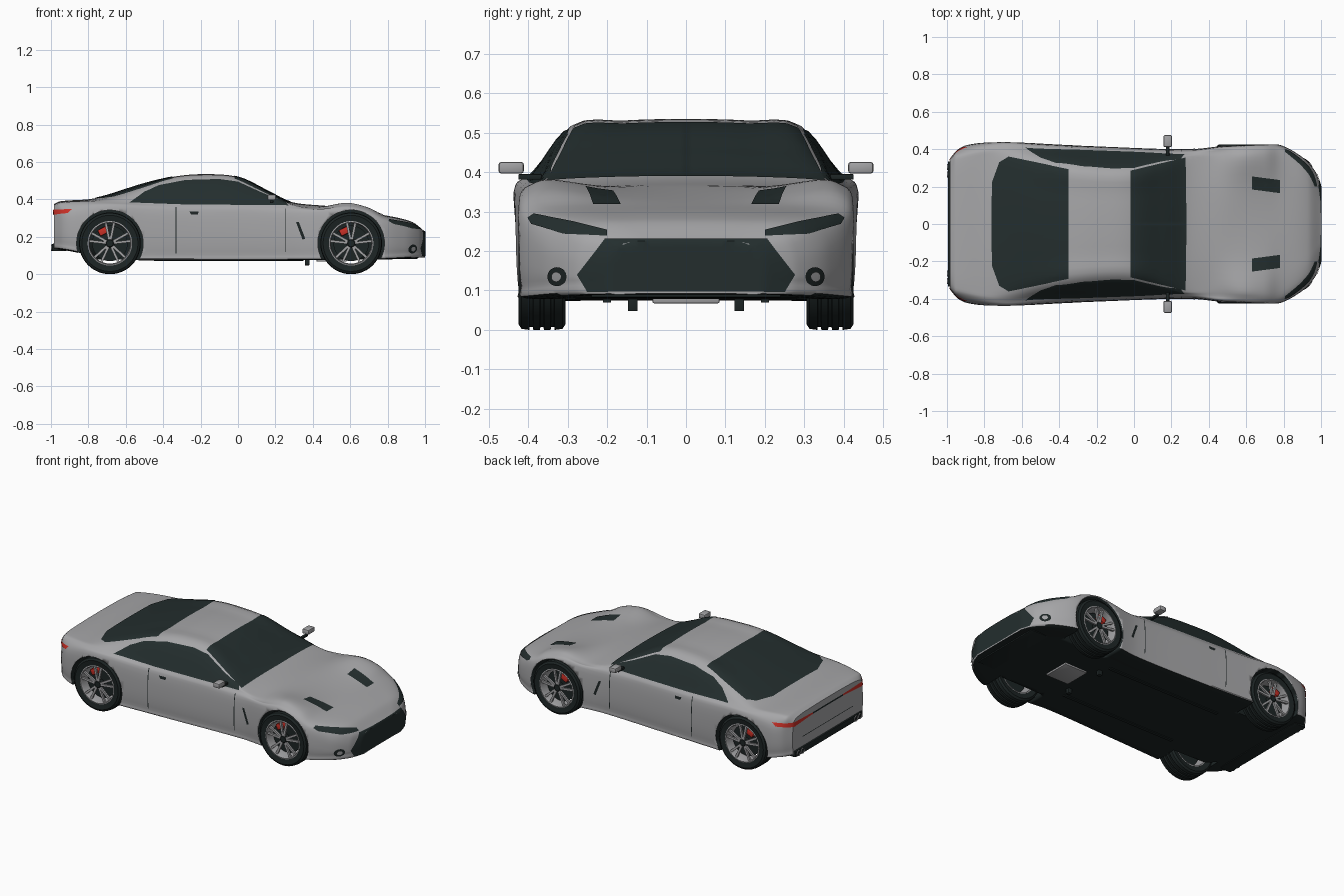
import bpy, bmesh, math
from mathutils import Vector, Matrix
from mathutils.bvhtree import BVHTree

if "Cube" in bpy.data.objects:
    bpy.data.objects.remove(bpy.data.objects["Cube"])


def material(name, r, g, b):
    m = bpy.data.materials.new(name)
    m.use_nodes = True
    m.diffuse_color = (r, g, b, 1)
    m.node_tree.nodes["Principled BSDF"].inputs["Base Color"].default_value = (r, g, b, 1)
    return m


PAINT = material("silver paint", .38, .38, .39)
GLASS = material("dark glass", .017, .027, .027)
BLACK = material("black rubber", .012, .018, .018)
METAL = material("wheel metal", .36, .36, .37)
RED = material("red", .6, .03, .02)


def make(name, bm, mats, mirror=True, smooth=35):
    """Turn a bmesh into an object, mirrored across the car's centre line."""
    bmesh.ops.recalc_face_normals(bm, faces=bm.faces)
    me = bpy.data.meshes.new(name)
    bm.to_mesh(me)
    bm.free()
    ob = bpy.data.objects.new(name, me)
    bpy.context.collection.objects.link(ob)
    for m in mats:
        me.materials.append(m)
    bpy.ops.object.select_all(action='DESELECT')
    ob.select_set(True)
    bpy.context.view_layer.objects.active = ob
    bpy.ops.object.shade_smooth_by_angle(angle=math.radians(smooth))
    if mirror:
        mod = ob.modifiers.new("mirror", 'MIRROR')
        mod.use_axis = (False, True, False)
    return ob


def curve(keys):
    """Smooth interpolation through (x, value) keys."""
    def slope(i):
        a, b = keys[max(i - 1, 0)], keys[min(i + 1, len(keys) - 1)]
        return (b[1] - a[1]) / (b[0] - a[0])

    def f(x):
        i = 0
        while i < len(keys) - 2 and x > keys[i + 1][0]:
            i += 1
        (a, p), (b, q) = keys[i], keys[i + 1]
        h, t = b - a, (x - a) / (b - a)
        m, n = slope(i) * h, slope(i + 1) * h
        return p + t * (m + t * (3 * (q - p) - 2 * m - n + t * (2 * (p - q) + m + n)))
    return f


# Body guide curves along the length
width = curve([(-.985, .35), (-.94, .4), (-.88, .425), (-.7, .443), (-.5, .43), (-.2, .415),
               (.3, .4), (.5, .42), (.75, .43), (.89, .365), (.97, .28), (1, .2)])
bottom = curve([(-.985, .14), (-.85, .115), (-.75, .08), (.75, .08), (1, .092)])
shoulder = curve([(-.985, .31), (-.7, .352), (-.3, .335), (.3, .325), (.6, .335), (.78, .27), (1, .18)])
belt_y = curve([(-.985, .335), (-.95, .37), (-.7, .41), (-.5, .395), (0, .38), (.28, .375),
                (.58, .39), (.78, .39), (.89, .33), (.97, .25), (1, .17)])
belt_z = curve([(-.985, .35), (-.95, .372), (-.7, .385), (0, .375), (.28, .36), (.44, .348),
                (.58, .37), (.7, .345), (.78, .303), (.93, .258), (1, .213)])
roof_y = curve([(-.985, .28), (-.95, .32), (-.76, .355), (-.65, .345), (-.35, .3), (0, .285),
                (.28, .345), (.45, .32), (.6, .335), (.78, .31), (.93, .23), (1, .12)])
roof_z = curve([(-.985, .368), (-.95, .385), (-.76, .395), (-.65, .42), (-.5, .465), (-.35, .506),
                (-.19, .519), (0, .505), (.16, .43), (.28, .375), (.42, .357), (.58, .381),
                (.7, .355), (.78, .315), (.93, .275), (1, .225)])
top = curve([(-.985, .375), (-.95, .39), (-.76, .407), (-.5, .485), (-.34, .522), (-.19, .535),
             (0, .52), (.16, .445), (.28, .387), (.5, .362), (.78, .316), (.93, .28), (1, .228)])


def section(x):
    """Half cross-section from the floor centre to the top centre, rounded."""
    w, b, s, t = width(x), bottom(x), shoulder(x), top(x)
    ry, rz = roof_y(x), roof_z(x)
    p = [(0, b), (w * .6, b), (w * .95, b), (w * .985, b + .03), (w, (b + s) / 2), (w * .985, s),
         (belt_y(x), belt_z(x)), (ry, rz), (ry * .55, t - (t - rz) * .25), (0, t)]
    p = [Vector(q) for q in p]
    ext = [Vector((-p[1].x, p[1].y))] + p + [Vector((-p[-2].x, p[-2].y))]
    out = []
    for i in range(len(p) - 1):
        a, c, d, e = ext[i:i + 4]
        for k in range(4):
            u = k / 4
            out.append(c + .5 * u * (d - a + u * (2 * a - 5 * c + 4 * d - e + u * (3 * (c - d) + e - a))))
    return out + [p[-1]]


# Body shell
bm = bmesh.new()
COUNT = 120
rings = []
for i in range(COUNT + 1):
    u = i / COUNT
    x = .0075 - .9925 * math.cos(math.pi * (.6 * u + .4 * (3 * u * u - 2 * u ** 3)))
    half = section(x)
    loop = half + [Vector((-q.x, q.y)) for q in half[-2:0:-1]]
    rings.append([bm.verts.new((x, q.x, q.y)) for q in loop])
n = len(rings[0])
for a, b in zip(rings, rings[1:]):
    for j in range(n):
        bm.faces.new((a[j], a[(j + 1) % n], b[(j + 1) % n], b[j]))
bm.faces.new(rings[0])
bm.faces.new(rings[-1])
bmesh.ops.recalc_face_normals(bm, faces=bm.faces)
for f in bm.faces:
    f.material_index = 1 if f.normal.z < -.8 else 0
skin = BVHTree.FromBMesh(bm)
body = make("body", bm, [PAINT, BLACK], False, 40)

# Wheel arches cut from the shell
AXLES = {"rear": -.685, "front": .605}
HUB = .165
for end, x in AXLES.items():
    for side in (-1, 1):
        bm = bmesh.new()
        bmesh.ops.create_cone(bm, cap_ends=True, segments=48, radius1=.178, radius2=.178, depth=.4,
                              matrix=Matrix.Translation((x, side * .48, HUB)) @ Matrix.Rotation(math.pi / 2, 4, 'X'))
        cutter = make("arch_cutter", bm, [BLACK], False)
        cutter.hide_render = True
        mod = body.modifiers.new("arch", 'BOOLEAN')
        mod.object, mod.solver, mod.material_mode = cutter, 'EXACT', 'TRANSFER'
        bpy.context.view_layer.objects.active = body
        bpy.ops.object.modifier_apply(modifier=mod.name)
        bpy.data.objects.remove(cutter)


def panel(name, outline, axis, mat, sign=1, lift=.003):
    """Thin skin panel: a flat outline projected onto the body along an axis."""
    place = {'x': lambda u, v: (3 * sign, u, v), 'y': lambda u, v: (u, 3, v), 'z': lambda u, v: (u, v, 3)}[axis]
    ray = -sign * Vector([float(axis == c) for c in "xyz"])
    bm = bmesh.new()
    bm.faces.new([bm.verts.new(place(*q)) for q in outline])
    bmesh.ops.triangulate(bm, faces=bm.faces[:])
    for k in range(3):
        if "xyz"[k] == axis:
            continue
        normal = Vector([float(k == m) for m in range(3)])
        lo, hi = min(v.co[k] for v in bm.verts), max(v.co[k] for v in bm.verts)
        for s in range(math.ceil(lo / .015), math.ceil(hi / .015)):
            bmesh.ops.bisect_plane(bm, geom=bm.verts[:] + bm.edges[:] + bm.faces[:],
                                   plane_co=normal * s * .015, plane_no=normal)
    missed = []
    for v in bm.verts:
        hit, nor, _, _ = skin.ray_cast(v.co, ray)
        if hit:
            v.co = hit + nor * lift
        else:
            missed.append(v)
    bmesh.ops.delete(bm, geom=missed, context='VERTS')
    return make(name, bm, [mat])


def disc(y, z, r):
    return [(y + r * math.cos(a * math.pi / 10), z + r * math.sin(a * math.pi / 10)) for a in range(20)]


def strip(x, lo, hi):
    return [(x, lo), (x + .005, lo), (x + .005, hi), (x, hi)]


# Glass
panel("windshield", [(-.02, 0), (.28, 0), (.275, .355), (-.02, .283)], 'z', GLASS)
panel("rear_window", [(-.35, 0), (-.76, 0), (-.76, .22), (-.72, .33), (-.67, .36), (-.35, .292)], 'z', GLASS)
panel("side_window", [(-.58, .382), (-.5, .44), (-.42, .475), (-.28, .502), (-.1, .507), (0, .493),
                      (.13, .433), (.25, .385), (.27, .367), (-.3, .372)], 'y', GLASS)

# Nose details
panel("grille", [(0, .23), (.205, .23), (.275, .14), (.25, .097), (0, .097)], 'x', GLASS)
panel("headlight", [(.4, .283), (.385, .293), (.28, .272), (.2, .252), (.2, .237), (.31, .243), (.39, .268)], 'x', GLASS)
panel("fog_lamp_surround", disc(.325, .135, .024), 'x', BLACK)
panel("fog_lamp", disc(.325, .135, .012), 'x', METAL, lift=.006)
panel("hood_vent", [(.63, .255), (.78, .235), (.78, .165), (.63, .185)], 'z', GLASS)

# Side details
panel("side_vent", [(.31, .28), (.325, .28), (.36, .19), (.345, .185)], 'y', BLACK)
panel("door_handle", [(-.26, .335), (-.21, .335), (-.215, .318), (-.25, .318)], 'y', BLACK)
panel("door_rear_seam", strip(-.335, .11, .36), 'y', BLACK, lift=.001)
panel("door_front_seam", strip(.25, .12, .35), 'y', BLACK, lift=.001)

# Tail details
panel("tail_light", [(.41, .347), (.15, .338), (.15, .328), (.33, .316), (.41, .326)], 'x', RED, -1)
panel("tail_trim", [(.15, .338), (0, .338), (0, .328), (.15, .328)], 'x', BLACK, -1)
panel("trunk_seam", [(.25, .225), (0, .225), (0, .221), (.25, .221)], 'x', BLACK, -1, .001)


def box(name, centre, size, mat, bevel=0, turn=0, mirror=True):
    bm = bmesh.new()
    mat4 = Matrix.Translation(centre) @ Matrix.Rotation(turn, 4, 'Y') @ Matrix.Diagonal((*size, 1))
    bmesh.ops.create_cube(bm, size=1, matrix=mat4)
    if bevel:
        bmesh.ops.bevel(bm, geom=bm.edges[:], offset=bevel, segments=2, affect='EDGES', profile=.5)
    return make(name, bm, [mat], mirror)


def lathe(name, profile, centre, mat, along='Y', steps=48, closed=True):
    """Revolve (radius, offset) points round an axle line."""
    bm = bmesh.new()
    x, y, z = centre
    def point(r, d):
        return (x + r, y + d, z) if along == 'Y' else (x + d, y + r, z)
    vs = [bm.verts.new(point(*q)) for q in profile]
    es = [bm.edges.new(e) for e in zip(vs, vs[1:] + vs[:1] if closed else vs[1:])]
    bmesh.ops.spin(bm, geom=vs + es, cent=centre, axis=(0, 1, 0) if along == 'Y' else (1, 0, 0),
                   angle=math.tau, steps=steps, use_duplicate=False)
    bmesh.ops.remove_doubles(bm, verts=bm.verts, dist=.0002)
    return make(name, bm, [mat])


# Door mirrors
box("mirror_housing", (.18, .443, .411), (.045, .064, .03), METAL, .007)
box("mirror_stalk", (.18, .395, .388), (.018, .06, .014), BLACK, .003)

# Rear bumper, exhausts and underbody
box("rear_diffuser", (-.955, 0, .143), (.08, .67, .04), BLACK, .006, mirror=False)
for y in (.265, .305):
    lathe("exhaust_tip", [(.014, -.025), (.017, -.025), (.017, .03), (.014, .03)], (-.975, y, .142), METAL, 'X', 20)
box("front_splitter", (.9, 0, .089), (.12, .48, .014), BLACK, .003, mirror=False)
box("jacking_foot", (.37, .135, .065), (.025, .025, .035), BLACK, .003)
box("engine_sump", (.5, 0, .08), (.16, .17, .025), METAL, .004, mirror=False)
box("floor_rail", (-.05, .2, .077), (.8, .02, .014), BLACK)

# Wheels: tyre with grooves, rim, brake, caliper, spokes
tyre = [(.118, -.055), (.15, -.06), (.162, -.052)]
for g in (-.027, 0, .027):
    tyre += [(.165, g - .005), (.157, g - .004), (.157, g + .004), (.165, g + .005)]
tyre += [(.162, .052), (.15, .06), (.118, .055)]
for end, x in AXLES.items():
    hub = (x, .365, HUB)
    lathe(end + "_tyre", tyre, hub, BLACK)
    lathe(end + "_rim", [(.119, -.056), (.119, .056), (.113, .058), (.108, .045), (.112, -.056)], hub, METAL)
    lathe(end + "_brake_disc", [(0, -.005), (.095, -.005), (.095, .012), (0, .012)], hub, BLACK)
    lathe(end + "_hub_cap", [(0, .02), (.026, .02), (.026, .046), (.018, .052), (0, .052)], hub, BLACK, steps=24)
    lathe(end + "_axle", [(0, -.13), (.022, -.13), (.022, 0), (0, 0)], hub, BLACK, steps=20)
    box(end + "_caliper", (x - .034, .385, HUB + .066), (.055, .03, .036), RED, .005, -.45)
    bm = bmesh.new()
    for k in range(5):
        for lean in (-.2, .2):
            turn = Matrix.Rotation(math.tau * k / 5 + lean, 4, 'Y')
            bmesh.ops.create_cube(bm, size=1, matrix=Matrix.Translation(hub) @ turn @
                                  Matrix.Translation((0, .045, .067)) @ Matrix.Diagonal((.013, .012, .092, 1)))
    make(end + "_spokes", bm, [METAL])
